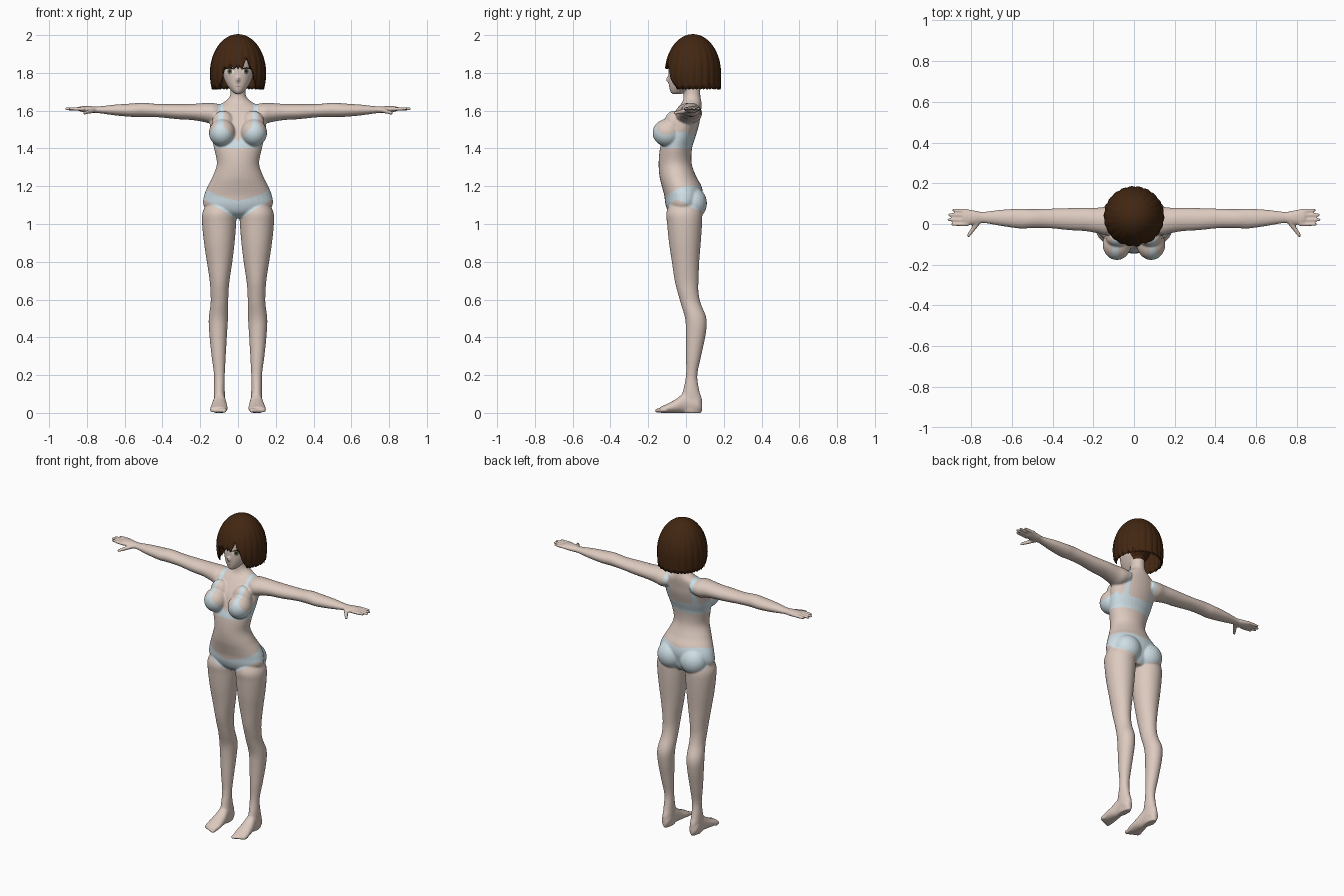
import bpy, bmesh, math
from mathutils import Vector, Matrix
from mathutils.bvhtree import BVHTree

if "Cube" in bpy.data.objects:
    bpy.data.objects.remove(bpy.data.objects["Cube"], do_unlink=True)


def material(name, r, g, b):
    mat = bpy.data.materials.new(name)
    mat.use_nodes = True
    mat.diffuse_color = (r, g, b, 1)
    shader = mat.node_tree.nodes["Principled BSDF"]
    shader.inputs["Base Color"].default_value = (r, g, b, 1)
    shader.inputs["Roughness"].default_value = 0.8
    return mat


SKIN = material("skin", 0.72, 0.59, 0.52)
CLOTH = material("pale blue cloth", 0.62, 0.74, 0.79)
HAIR = material("brown hair", 0.055, 0.02, 0.006)
WHITE = material("eye white", 0.8, 0.8, 0.78)
IRIS = material("hazel iris", 0.22, 0.19, 0.11)
DARK = material("dark lash", 0.02, 0.012, 0.01)
LIP = material("lip", 0.5, 0.25, 0.22)


def new_object(name, bm, *mats):
    mesh = bpy.data.meshes.new(name)
    bm.to_mesh(mesh)
    bm.free()
    obj = bpy.data.objects.new(name, mesh)
    bpy.context.collection.objects.link(obj)
    for mat in mats:
        mesh.materials.append(mat)
    return obj


def spline(rows, steps=5):
    """Catmull-Rom curve through rows of numbers."""
    out = []
    for i in range(len(rows) - 1):
        a, b, c, d = (rows[min(max(i + k, 0), len(rows) - 1)] for k in (-1, 0, 1, 2))
        for s in range(steps):
            t = s / steps
            out.append([q + t / 2 * (r - p + t * (2*p - 5*q + 4*r - w + t * (3*(q - r) + w - p)))
                        for p, q, r, w in zip(a, b, c, d)])
    return out + [list(rows[-1])]


def loft(bm, axis, rows, side=1, sides=32):
    """Oval rings along an axis; each row is position, then low and high of both other axes."""
    others = [k for k in range(3) if k != axis]
    rings = []
    for pos, u0, u1, v0, v1 in spline(rows):
        ring = []
        for k in range(sides):
            a = math.tau * k / sides
            p = [0, 0, 0]
            p[axis] = pos
            p[others[0]] = (u0 + u1) / 2 + (u1 - u0) / 2 * math.cos(a)
            p[others[1]] = (v0 + v1) / 2 + (v1 - v0) / 2 * math.sin(a)
            ring.append(bm.verts.new((p[0] * side, p[1], p[2])))
        rings.append(ring)
    for low, high in zip(rings, rings[1:]):
        for k in range(sides):
            j = (k + 1) % sides
            bm.faces.new((low[k], low[j], high[j], high[k]))
    bm.faces.new(rings[0])
    bm.faces.new(rings[-1])


def ball(bm, centre, radii):
    bmesh.ops.create_uvsphere(bm, u_segments=24, v_segments=16, radius=1,
                              matrix=Matrix.Translation(centre) @ Matrix.Diagonal((*radii, 1)))


def digit(bm, start, end, r0, r1, side):
    a, b = (Vector((p[0] * side, p[1], p[2])) for p in (start, end))
    turn = (b - a).to_track_quat('Z', 'Y').to_matrix().to_4x4()
    bmesh.ops.create_cone(bm, cap_ends=True, segments=12, radius1=r0, radius2=r1,
                          depth=(b - a).length, matrix=Matrix.Translation((a + b) / 2) @ turn)
    ball(bm, a, (r0,) * 3)
    ball(bm, b, (r1,) * 3)


bm = bmesh.new()
# Torso and neck: height, half width, front, back
torso = [(1.03, .05, -.05, .05), (1.06, .14, -.09, .07), (1.1, .183, -.108, .08),
         (1.15, .18, -.115, .09), (1.2, .16, -.128, .082), (1.25, .135, -.14, .055),
         (1.32, .112, -.145, .03), (1.4, .127, -.138, .032), (1.46, .14, -.12, .05),
         (1.53, .15, -.1, .07), (1.58, .148, -.07, .077), (1.62, .12, -.04, .082),
         (1.645, .075, -.02, .082), (1.68, .042, -.012, .076), (1.76, .04, -.01, .075)]
# Head: same layout
head = [(1.687, .012, -.07, -.03), (1.7, .03, -.083, 0), (1.73, .055, -.09, .05),
        (1.77, .075, -.093, .1), (1.82, .085, -.092, .13), (1.88, .09, -.085, .14),
        (1.94, .07, -.05, .11), (1.965, .03, 0, .06)]
for shape in (torso, head):
    loft(bm, 2, [(z, -w, w, y0, y1) for z, w, y0, y1 in shape])
ball(bm, (0, -.091, 1.765), (.009, .015, .017))

leg = [(1.12, .03, .16, -.08, .07), (1.06, .01, .188, -.104, .085), (1, .01, .19, -.1, .085),
       (.9, .018, .18, -.09, .078), (.8, .03, .165, -.075, .07), (.7, .045, .15, -.06, .066),
       (.64, .05, .146, -.045, .066), (.58, .052, .145, -.028, .078), (.5, .053, .155, -.005, .108),
       (.42, .058, .152, 0, .105), (.3, .065, .14, 0, .08), (.2, .07, .127, 0, .06),
       (.12, .07, .128, -.015, .07), (.07, .068, .128, -.03, .085), (.02, .07, .125, -.03, .085),
       (0, .075, .12, -.02, .08)]
foot = [(.085, .085, .11, .01, .05), (.06, .07, .128, 0, .09), (0, .065, .13, 0, .11),
        (-.05, .058, .14, 0, .075), (-.1, .055, .147, 0, .048), (-.135, .06, .145, 0, .032)]
arm = [(.08, -.03, .08, 1.55, 1.63), (.13, -.055, .085, 1.53, 1.64), (.18, -.045, .08, 1.54, 1.64),
       (.24, -.035, .08, 1.55, 1.636), (.32, -.03, .078, 1.555, 1.635), (.42, -.02, .075, 1.565, 1.635),
       (.5, -.02, .073, 1.567, 1.642), (.56, -.022, .075, 1.567, 1.638), (.65, -.01, .07, 1.575, 1.632),
       (.74, .005, .06, 1.587, 1.622), (.78, -.002, .066, 1.587, 1.624), (.82, -.005, .072, 1.592, 1.624),
       (.84, 0, .07, 1.597, 1.622)]
for s in (1, -1):
    loft(bm, 2, leg, s)
    loft(bm, 1, foot, s)
    loft(bm, 0, arm, s)
    # Chest and seat
    ball(bm, (s * .084, -.1, 1.483), (.07, .077, .073))
    ball(bm, (s * .08, -.065, 1.53), (.06, .05, .07))
    ball(bm, (s * .08, .035, 1.11), (.085, .076, .085))
    # Fingers, thumb and toes
    for y, tip in ((.064, .885), (.043, .905), (.02, .908), (-.002, .89)):
        digit(bm, (.82, y, 1.609), (tip, y * 1.05, 1.61), .0105, .008, s)
    digit(bm, (.765, .01, 1.602), (.812, -.056, 1.588), .014, .009, s)
    for k in range(5):
        x = .072 + .016 * k
        digit(bm, (x, -.11, .016), (x, -.153 + .006 * k, .012), .013, .0115 - .0007 * k, s)
bmesh.ops.recalc_face_normals(bm, faces=bm.faces)
body = new_object("body", bm)

# Fuse the parts into one smooth surface
fuse = body.modifiers.new("fuse", 'REMESH')
fuse.mode, fuse.voxel_size = 'VOXEL', .0052
soften = body.modifiers.new("soften", 'SMOOTH')
soften.factor, soften.iterations = .5, 6
graph = bpy.context.evaluated_depsgraph_get()
mesh = bpy.data.meshes.new_from_object(body.evaluated_get(graph))
body.modifiers.clear()
body.data = mesh
mesh.materials.clear()
for mat in (SKIN, CLOTH, HAIR):
    mesh.materials.append(mat)


def in_top(x, y, z):
    if x > .165 or not 1.4 < z < 1.66:
        return False
    if abs(x - .092) < .014 and z > 1.45:
        return True
    if y > .01:
        return z < 1.47 + max(0, .03 - abs(x - .092))
    return z < (1.435 + 1.1 * x if x < .1 else 1.545 - 1.4 * (x - .1))


def in_brief(x, y, z):
    back = min(max((y + .05) / .1, 0), 1)
    bottom = (1.02 + .62 * x) * (1 - back) + (1.035 + .25 * x) * back
    return bottom < z < 1.125 + .25 * x + .35 * (y + .1)


# Clothing and scalp by position
for face in mesh.polygons:
    x, y, z = abs(face.center.x), face.center.y, face.center.z
    face.use_smooth = True
    if z > 1.87 or (z > 1.73 and y > .04):
        face.material_index = 2
    elif in_top(x, y, z) or in_brief(x, y, z):
        face.material_index = 1

# Painted face details laid on the skin
tree = BVHTree.FromPolygons([v.co for v in mesh.vertices], [p.vertices[:] for p in mesh.polygons])


def patch(name, mat, cx, cz, rx, rz, lift, bend=0):
    bm = bmesh.new()
    disc = bmesh.ops.create_circle(bm, cap_ends=True, cap_tris=True, segments=24, radius=1)
    bmesh.ops.subdivide_edges(bm, edges=bm.edges[:], cuts=2, use_grid_fill=True)
    for v in bm.verts:
        x, z = cx + v.co.x * rx, cz + v.co.y * rz - bend * v.co.x ** 2
        hit = tree.ray_cast(Vector((x, -1, z)), Vector((0, 1, 0)))[0]
        v.co = (x, (hit.y if hit else -.08) - lift, z)
    bm.normal_update()
    for f in bm.faces:
        if f.normal.y > 0:
            f.normal_flip()
    new_object(name, bm, mat)


for s, label in ((1, "left"), (-1, "right")):
    patch(label + "_eye_white", WHITE, s * .045, 1.807, .025, .018, .0015)
    patch(label + "_iris", IRIS, s * .044, 1.808, .013, .017, .003)
    patch(label + "_pupil", DARK, s * .044, 1.809, .006, .009, .0045)
    patch(label + "_lash", DARK, s * .046, 1.826, .028, .004, .0045, .009)
patch("mouth", LIP, 0, 1.729, .014, .0025, .002)


# Bobbed hair: two rippled shells with a parted fringe
def hem(a, phase):
    jag = abs((a * 7 + phase) % 2 - 1)
    front = 1.82 + .025 * jag + .05 * max(0, 1 - abs(a - .32) / .14)
    side = 1.712 + .014 * jag + .07 * min(max((.85 - abs(a)) / .3, 0), 1)
    blend = min(max((abs(a) - .5) / .12, 0), 1)
    return front + (side - front) * blend


def hair_shell(name, size, phase, columns=180, rows=22):
    bm = bmesh.new()
    grid = []
    for i in range(columns):
        a = math.tau * i / columns - math.pi
        low, line = hem(a, phase), []
        for j in range(rows + 1):
            u = (j + .15) / (rows + .15)
            z = 2 - (2 - low) * u ** 1.7
            if z > 1.8:
                r = .142 * math.sqrt(max(0, 1 - ((z - 1.8) / .2) ** 2))
            else:
                r = .142 - (.012 + .01 * math.cos(a)) * ((1.8 - z) / .09) ** 2
            r *= size * (1 + .035 * u * (abs(math.sin(11 * a + phase + .6 * u)) - .5))
            line.append(bm.verts.new((r * math.sin(a), .037 - r * math.cos(a), z)))
        grid.append(line)
    for i in range(columns):
        p, q = grid[i], grid[(i + 1) % columns]
        for j in range(rows):
            bm.faces.new((p[j], p[j + 1], q[j + 1], q[j]))
    bm.faces.new([line[0] for line in grid])
    bmesh.ops.recalc_face_normals(bm, faces=bm.faces)
    obj = new_object(name, bm, HAIR)
    for f in obj.data.polygons:
        f.use_smooth = True
    obj.data.set_sharp_from_angle(angle=math.radians(35))
    solid = obj.modifiers.new("thickness", 'SOLIDIFY')
    solid.thickness, solid.offset = .005, -1


hair_shell("hair_outer", 1, 0)
hair_shell("hair_inner", .965, 1)
